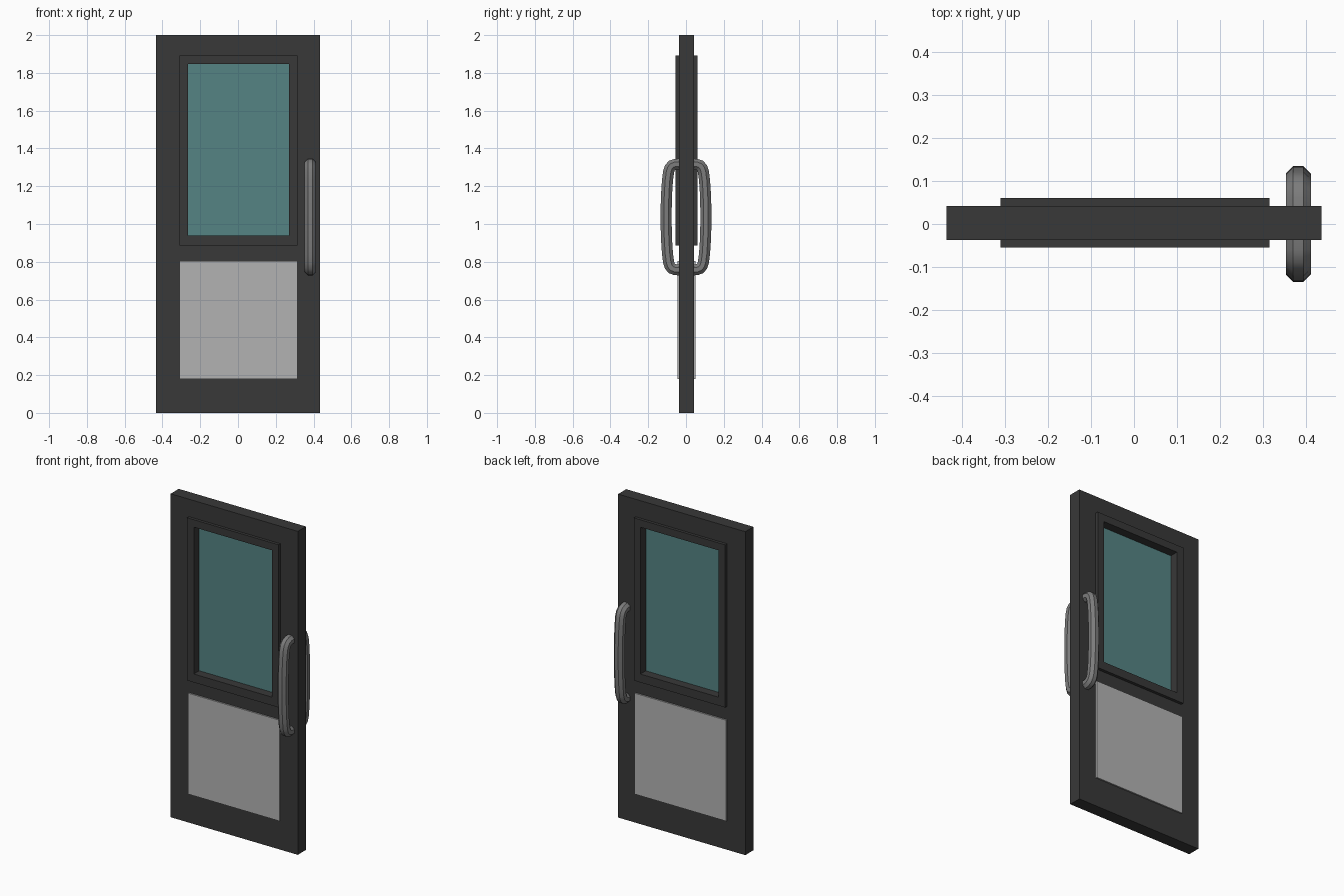
import bpy, bmesh, math
from mathutils import Vector

if "Cube" in bpy.data.objects:
    bpy.data.objects.remove(bpy.data.objects["Cube"])


def material(name, rgb):
    m = bpy.data.materials.new(name)
    m.diffuse_color = (*rgb, 1)
    m.use_nodes = True
    m.node_tree.nodes["Principled BSDF"].inputs["Base Color"].default_value = m.diffuse_color
    return m


DARK = material("dark_paint", (0.04, 0.04, 0.04))
GLASS = material("teal_glass", (0.09, 0.23, 0.23))
PALE = material("pale_panel", (0.45, 0.45, 0.45))
METAL = material("brushed_metal", (0.2, 0.2, 0.2))


def finish(bm, name, mat):
    bmesh.ops.recalc_face_normals(bm, faces=bm.faces)
    me = bpy.data.meshes.new(name)
    bm.to_mesh(me)
    bm.free()
    me.materials.append(mat)
    ob = bpy.data.objects.new(name, me)
    bpy.context.collection.objects.link(ob)
    return ob


def rect(bm, b, y):
    x0, x1, z0, z1 = b
    return [bm.verts.new((x, y, z)) for x, z in ((x0, z0), (x1, z0), (x1, z1), (x0, z1))]


def bridge(bm, a, b):
    n = len(a)
    for i in range(n):
        j = (i + 1) % n
        bm.faces.new((a[i], a[j], b[j], b[i]))


def slab(name, b, y0, y1, mat):
    bm = bmesh.new()
    f, k = rect(bm, b, y0), rect(bm, b, y1)
    bridge(bm, f, k)
    bm.faces.new(f)
    bm.faces.new(k)
    return finish(bm, name, mat)


def ring_frame(name, outer, inner, y0, y1, mat):
    bm = bmesh.new()
    loops = [rect(bm, outer, y0), rect(bm, outer, y1), rect(bm, inner, y1), rect(bm, inner, y0)]
    for i in range(4):
        bridge(bm, loops[i], loops[(i + 1) % 4])
    return finish(bm, name, mat)


# Door leaf, with window trim, glass and lower panel
TRIM = (-0.31, 0.315, 0.886, 1.892)
HOLE = (-0.264, 0.270, 0.938, 1.846)
ring_frame("door_leaf", (-0.435, 0.435, 0, 2), TRIM, -0.037, 0.042, DARK)
ring_frame("window_trim", TRIM, HOLE, -0.055, 0.060, DARK)
slab("window_glass", (-0.27, 0.276, 0.932, 1.852), -0.002, 0.007, GLASS)
slab("lower_panel", (-0.31, 0.315, 0.18, 0.804), -0.046, 0.051, PALE)

# Pull handle: bowed path (distance from door, height above middle), mirrored in height
HALF = [(0.015, 0.280), (0.058, 0.279), (0.074, 0.273), (0.085, 0.261),
        (0.092, 0.240), (0.098, 0.195), (0.102, 0.135), (0.1045, 0.07)]
PATH = HALF + [(0.105, 0.0)] + [(d, -h) for d, h in reversed(HALF)]


def handle(name, side, sides=8, apothem=0.0292):
    bm = bmesh.new()
    r = apothem / math.cos(math.pi / sides)
    pts = [Vector((0.382, side * d, 1.037 + h)) for d, h in PATH]
    rings = []
    for i, p in enumerate(pts):
        t = (pts[min(i + 1, len(pts) - 1)] - pts[max(i - 1, 0)]).normalized()
        n = t.cross(Vector((1, 0, 0)))
        ring = []
        for k in range(sides):
            a = 2 * math.pi * (k + 0.5) / sides
            ring.append(bm.verts.new(p + Vector((r * math.cos(a), 0, 0)) + n * r * math.sin(a)))
        rings.append(ring)
    for a, b in zip(rings, rings[1:]):
        bridge(bm, a, b)
    bm.faces.new(rings[0])
    bm.faces.new(rings[-1])
    ob = finish(bm, name, METAL)
    bpy.context.view_layer.objects.active = ob
    ob.select_set(True)
    bpy.ops.object.shade_smooth_by_angle(angle=math.radians(35))
    ob.select_set(False)


handle("front_handle", -1)
handle("back_handle", 1)
